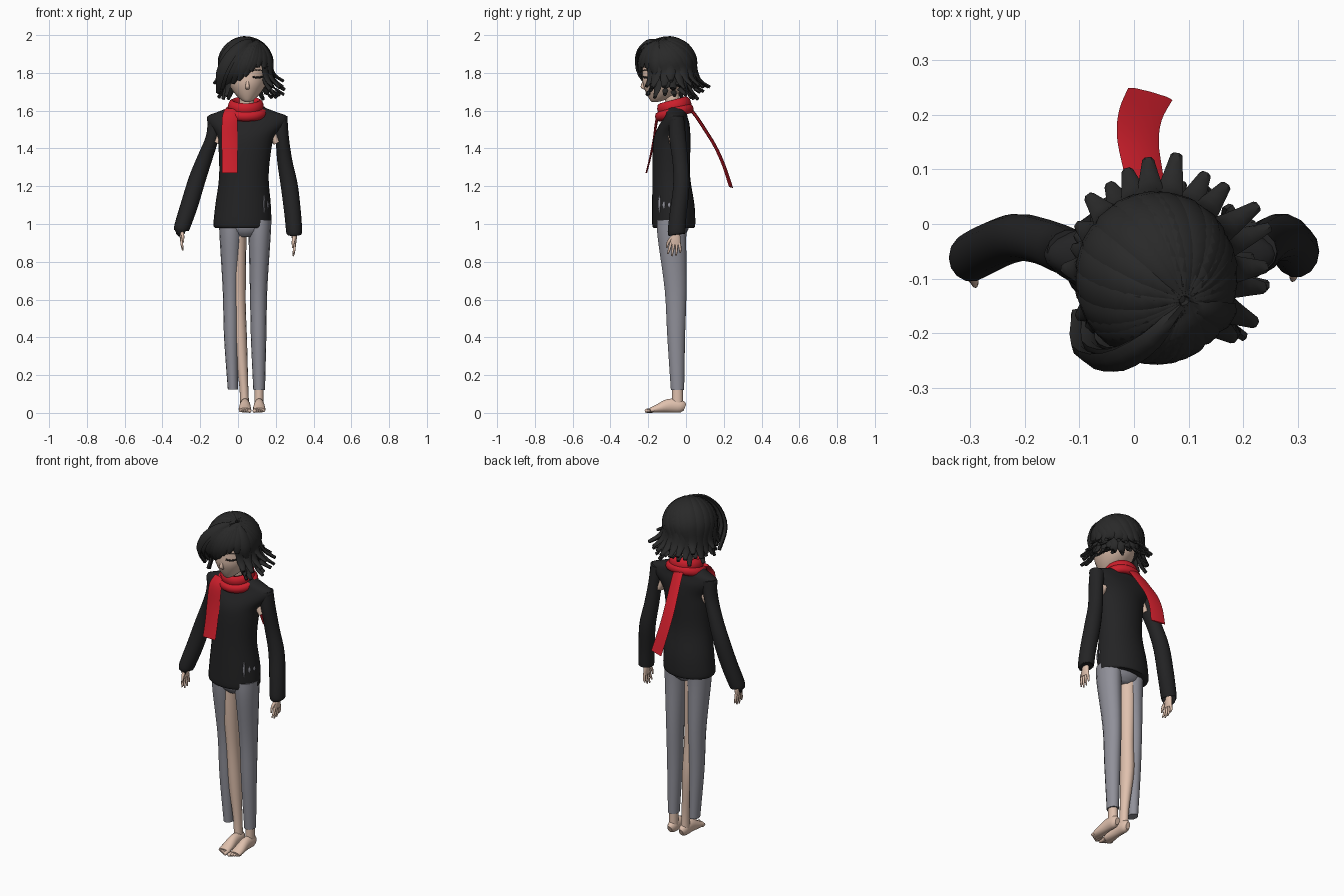
import bpy, bmesh, math, random
from mathutils import Vector as V

random.seed(4)


def mat(name, r, g, b):
    m = bpy.data.materials.new(name)
    m.diffuse_color = (r, g, b, 1)
    return m


HAIR = mat("hair charcoal", .022, .022, .022)
KNIT = mat("sweater black", .017, .017, .018)
RED = mat("scarf red", .6, .013, .024)
GREY = mat("trouser grey", .28, .28, .32)
SKIN = mat("skin", .74, .53, .42)
INK = mat("lash black", .008, .007, .007)


def smooth(st, k, closed):
    """Catmull-Rom resampling of (x, y, z, half width, half thickness) stations."""
    m, out = len(st), []
    for i in range(m if closed else m - 1):
        ids = [i - 1, i, i + 1, i + 2]
        ids = [j % m if closed else min(max(j, 0), m - 1) for j in ids]
        p = [st[j] for j in ids]
        for s in range(k):
            t = s / k
            out.append([.5 * (2 * b + (c - a) * t + (2 * a - 5 * b + 4 * c - d) * t * t
                              + (3 * b - a - 3 * c + d) * t ** 3) for a, b, c, d in zip(*p)])
    return out if closed else out + [list(st[-1])]


def sweep(bm, st, n=14, side=(1, 0, 0), axis=None, centre=None, closed=False, k=4):
    """Sweep an ellipse through the stations; centre makes the width hug a round form."""
    st = smooth(st, k, closed)
    m, rings = len(st), []
    for i, s in enumerate(st):
        c = V(s[:3])
        i0, i1 = (i - 1, (i + 1) % m) if closed else (max(i - 1, 0), min(i + 1, m - 1))
        t = V(axis) if axis else (V(st[i1][:3]) - V(st[i0][:3])).normalized()
        u = t.cross(c - centre) if centre else V(side)
        u = (u - t * u.dot(t)).normalized()
        v = t.cross(u)
        a, b = max(s[3], .002), max(s[4], .002)
        rings.append([])
        for j in range(n):
            w = 2 * math.pi * j / n
            p = c + u * a * math.cos(w) + v * b * math.sin(w)
            p.z = max(p.z, 0)
            rings[-1].append(bm.verts.new(p))
    for i in range(m if closed else m - 1):
        q, r = rings[i], rings[(i + 1) % m]
        for j in range(n):
            bm.faces.new((q[j], q[(j + 1) % n], r[(j + 1) % n], r[j]))
    if not closed:
        bm.faces.new(rings[0])
        bm.faces.new(rings[-1])


def finish(name, bm, material):
    bmesh.ops.recalc_face_normals(bm, faces=bm.faces)
    me = bpy.data.meshes.new(name)
    bm.to_mesh(me)
    bm.free()
    me.materials.append(material)
    ob = bpy.data.objects.new(name, me)
    bpy.context.collection.objects.link(ob)


def part(name, material, st, **kw):
    bm = bmesh.new()
    sweep(bm, st, **kw)
    finish(name, bm, material)


UP = (0, 0, 1)

# Sweater body with wide square shoulders
part("sweater", KNIT, [
    (.023, -.065, .98, .145, .108), (.023, -.065, 1.0, .153, .114), (.027, -.067, 1.1, .147, .112),
    (.031, -.078, 1.25, .131, .1), (.037, -.077, 1.4, .14, .1), (.042, -.072, 1.47, .155, .095),
    (.047, -.06, 1.53, .203, .078), (.049, -.055, 1.57, .21, .062), (.047, -.055, 1.595, .15, .06),
    (.045, -.058, 1.63, .06, .05)], n=28, axis=UP)

# Sleeves
part("left_sleeve", KNIT, [
    (-.115, -.05, 1.565, .045, .04), (-.135, -.045, 1.46, .035, .045), (-.175, -.03, 1.35, .04, .042),
    (-.215, -.025, 1.24, .045, .044), (-.258, -.04, 1.1, .046, .045), (-.296, -.06, .985, .042, .045),
    (-.299, -.061, .97, .036, .04)])
part("right_sleeve", KNIT, [
    (.217, -.05, 1.565, .045, .04), (.233, -.045, 1.46, .036, .045), (.248, -.03, 1.33, .04, .042),
    (.272, -.025, 1.2, .045, .044), (.29, -.042, 1.05, .044, .046), (.297, -.05, .96, .042, .048),
    (.298, -.05, .943, .036, .042)])

# Skin showing at the armpits
for name, x0, x1 in (("left_armpit", -.075, -.112), ("right_armpit", .165, .206)):
    part(name, SKIN, [(x0, -.06, 1.5, .03, .04), (x1, -.055, 1.43, .02, .035)])

# Trousers: hips and two separate legs
part("trouser_hips", GREY, [(.037, -.07, .93, .05, .05), (.037, -.07, .98, .125, .085),
                            (.035, -.07, 1.12, .13, .095)], n=20, axis=UP)
part("left_trouser_leg", GREY, [
    (-.036, -.075, 1.02, .065, .082), (-.037, -.074, .92, .06, .077), (-.037, -.055, .65, .044, .059),
    (-.036, -.052, .4, .038, .048), (-.027, -.045, .125, .027, .035)], axis=UP)
part("right_trouser_leg", GREY, [
    (.114, -.075, 1.02, .063, .082), (.114, -.074, .92, .058, .077), (.109, -.055, .65, .046, .059),
    (.109, -.052, .4, .041, .048), (.112, -.045, .12, .031, .036)], axis=UP)

# Trouser patches poking through the sweater's side
bm = bmesh.new()
for x, y, z, h in ((.138, -.14, 1.105, .045), (.156, -.115, 1.1, .02), (.168, -.088, 1.1, .014)):
    sweep(bm, [(x, y, z - h, .003, .003), (x, y, z, .006, .009), (x, y, z + h, .003, .003)], n=8)
finish("side_patches", bm, GREY)

# Bare leg, ankles and feet
part("bare_leg", SKIN, [
    (-.005, -.07, .98, .05, .06), (-.002, -.065, .8, .045, .055), (.004, -.055, .58, .037, .043),
    (.012, -.045, .38, .036, .042), (.03, -.045, .15, .024, .028), (.035, -.045, .04, .024, .03)], axis=UP)
part("right_ankle", SKIN, [(.112, -.045, .2, .024, .028), (.111, -.045, .04, .025, .03)], axis=UP)
for name, x, s in (("left_foot", .037, 1), ("right_foot", .112, -1)):
    bm = bmesh.new()
    sweep(bm, [(x, -.006, .028, .014, .02), (x, -.03, .035, .026, .035), (x, -.09, .038, .028, .037),
               (x, -.15, .023, .033, .023), (x, -.19, .014, .032, .013)])
    for i in range(5):  # toes, the big one on the inner side
        tx, r, end = x + s * (.024 - .0125 * i), .011 - .0012 * i, -.218 + .007 * i
        sweep(bm, [(tx, -.17, .012, r, r), (tx, end + .01, .011, r, r), (tx, end, .01, r * .5, r * .5)], n=8, k=2)
    finish(name, bm, SKIN)

# Hands
for name, x, y, z, s in (("left_hand", -.298, -.063, .985, 1), ("right_hand", .298, -.052, .955, -1)):
    bm = bmesh.new()
    sweep(bm, [(x, y, z, .015, .02), (x, y - .003, z - .035, .013, .027), (x, y - .005, z - .065, .009, .028)])
    for i in range(4):
        d = -.023 + .0145 * i
        end = z - (.113, .125, .122, .107)[i]
        sweep(bm, [(x, y - .004 + d, z - .055, .008, .008), (x, y - .006 + d * 1.35, z - .09, .007, .007),
                   (x + s * .006, y - .01 + d * 1.5, end, .004, .004)], n=8, k=2)
    sweep(bm, [(x, y - .015, z - .02, .01, .01), (x + s * .006, y - .042, z - .05, .008, .008),
               (x + s * .008, y - .05, z - .082, .004, .004)], n=8, k=2)
    finish(name, bm, SKIN)

# Neck and head
part("neck", SKIN, [(.043, -.058, 1.56, .04, .04), (.05, -.085, 1.75, .038, .04)])
part("head", SKIN, [
    (.05, -.167, 1.645, .01, .012), (.05, -.15, 1.658, .035, .042), (.05, -.124, 1.695, .071, .088),
    (.05, -.106, 1.74, .098, .122), (.05, -.1, 1.79, .108, .13), (.05, -.096, 1.87, .108, .128),
    (.05, -.095, 1.93, .08, .1), (.05, -.095, 1.97, .02, .03)], n=24, axis=UP)
part("nose", SKIN, [(.05, -.222, 1.765, .006, .004), (.05, -.226, 1.725, .011, .014), (.05, -.205, 1.708, .008, .006)],
     n=8, axis=UP)

# Closed eyes and brows as thin strips
bm = bmesh.new()
for s in (-1, 1):
    for z, h, sag in ((1.78, .005, .005), (1.812, .002, -.004)):
        st = []
        for i in range(5):
            d = .028 + .013 * i
            y = -.1 - .131 * math.sqrt(1 - (d / .109) ** 2)
            st.append((.05 + s * d, y, z - sag * math.sin(math.pi * i / 4), h, .003))
        sweep(bm, st, n=6, side=UP, k=2)
finish("eyelashes", bm, INK)

# Scarf: two wrapped folds and two hanging tails
bm = bmesh.new()
for rx, ry, z, dip, a, b in ((.073, .068, 1.622, .018, .036, .022), (.094, .08, 1.59, .022, .026, .022)):
    loop = []
    for i in range(12):
        w = math.tau * i / 12
        loop.append((.042 + rx * math.cos(w), -.062 + ry * math.sin(w), z + dip * math.sin(w), a, b))
    sweep(bm, loop, n=10, centre=V((.042, -.062, z)), closed=True)
finish("scarf_wrap", bm, RED)
part("scarf_front_tail", RED, [
    (-.035, -.12, 1.605, .035, .01), (-.043, -.152, 1.56, .041, .008), (-.045, -.17, 1.45, .042, .006),
    (-.044, -.19, 1.35, .041, .005), (-.044, -.21, 1.27, .042, .004)], n=8)
part("scarf_back_tail", RED, [
    (.035, .0, 1.635, .03, .01), (.026, .05, 1.575, .035, .007), (.016, .1, 1.5, .037, .006),
    (.007, .155, 1.41, .039, .005), (.012, .2, 1.31, .04, .004), (.03, .238, 1.195, .042, .004)],
     n=8, side=(1, -.3, .15))

# Hair: scalp cap plus locks combed out of one crown point
H, R = V((.04, -.095, 1.84)), V((.14, .148, .145))
CROWN = V((.36, -.3, .88)).normalized()


def on_head(d):
    return H + V((d.x * R.x, d.y * R.y, d.z * R.z))


def lock(bm, end, width, lift=1.0, tail=()):
    size, e = end.length, end.normalized()
    st = []
    for t, w in ((.03, .3), (.25, .75), (.5, 1), (.75, 1), (1, .85 if tail else .4)):
        d = CROWN.slerp(e, t) * (1 + (size - 1) * t) * (lift if t > .1 else 1)
        st.append((*on_head(d), width * w, .011))
    base = V(st[-1][:3])
    for off, w in tail:
        st.append((*(base + off), width * w, .009))
    sweep(bm, st, n=6, centre=H, k=3)


bm = bmesh.new()
bmesh.ops.create_uvsphere(bm, u_segments=28, v_segments=18, radius=1)
for v in bm.verts:
    v.co = on_head(v.co * .97)
face = [f for f in bm.faces if f.calc_center_median().y < -.13 and f.calc_center_median().z < 1.84]
bmesh.ops.delete(bm, geom=face, context='FACES')
finish("hair_cap", bm, HAIR)

# Side and back locks in two layers, flicking outward at the tips
bm = bmesh.new()
for count, el, drop, lift, width in ((19, -12, .085, 1.0, .034), (17, -30, .095, .95, .03)):
    for i in range(count):
        az = math.radians(-36 + 255 * i / (count - 1) + random.uniform(-3, 3))
        o = V((math.cos(az), math.sin(az), 0))
        flick = .048 + .026 * o.x + .018 * o.y + random.uniform(-.015, .015)
        d = drop + random.uniform(-.03, .015)
        e = math.radians(el + random.uniform(-5, 5))
        lock(bm, V((o.x * math.cos(e), o.y * math.cos(e), math.sin(e))), width, lift,
             ((o * flick * .3 - V((0, 0, d * .55)), .65), (o * flick - V((0, 0, d)), .32)))
finish("hair_locks", bm, HAIR)

# Fringe swept across one eye
bm = bmesh.new()
for x, z in ((-.1, 1.70), (-.08, 1.72), (-.055, 1.735), (-.025, 1.75), (.005, 1.765), (.035, 1.785),
             (.065, 1.81), (.1, 1.83), (.135, 1.825), (.165, 1.79)):
    a, c = (x - H.x) / R.x, (z - H.z) / R.z
    lock(bm, V((a, -math.sqrt(max(.2, 1 - a * a - c * c)), c)), .03, 1.03)
finish("hair_fringe", bm, HAIR)

# Smooth shading with sharp rims kept
bpy.ops.object.select_all(action='SELECT')
bpy.context.view_layer.objects.active = bpy.context.collection.objects[0]
bpy.ops.object.shade_smooth_by_angle(angle=math.radians(50))
